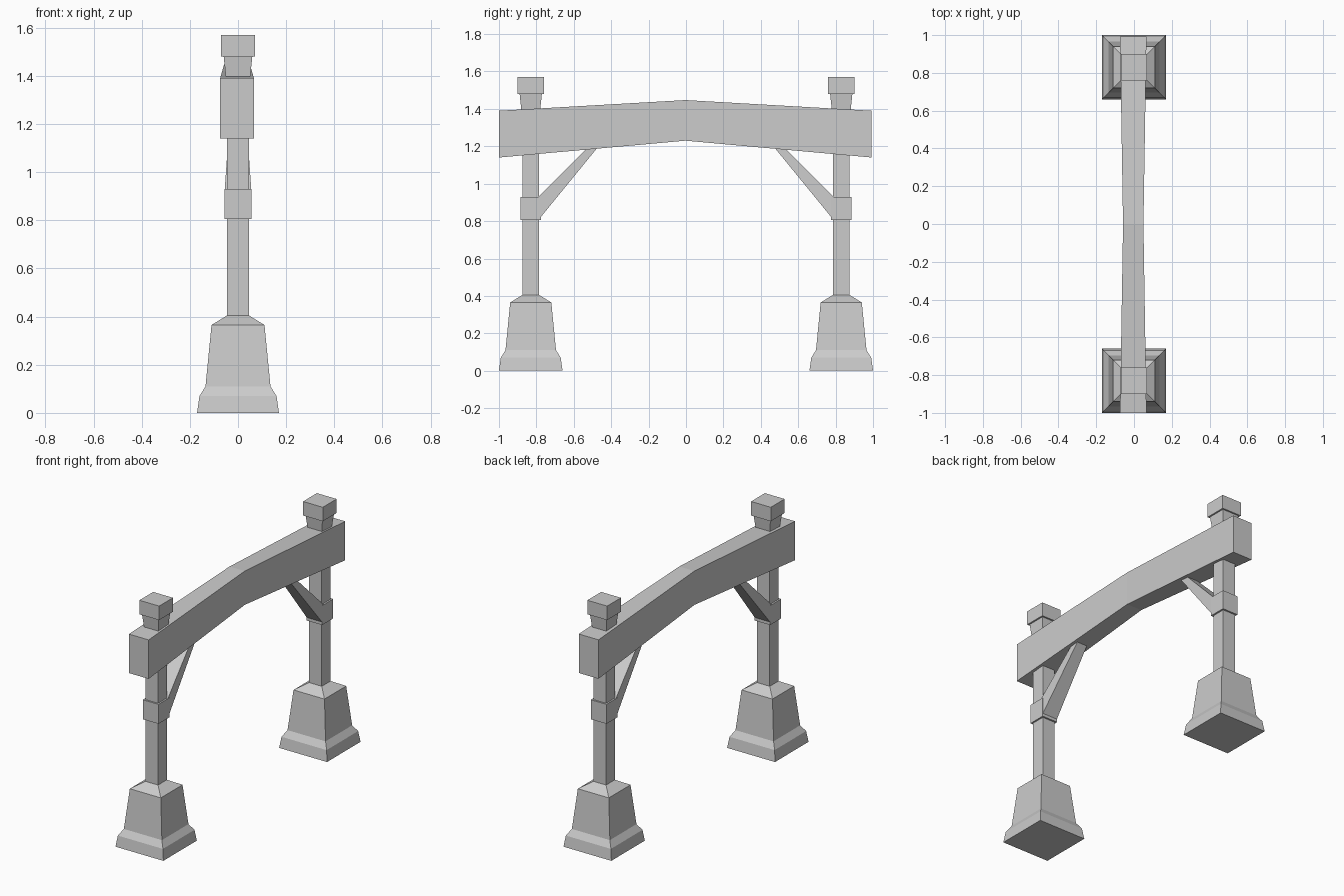
import bpy, bmesh

if "Cube" in bpy.data.objects:
    bpy.data.objects.remove(bpy.data.objects["Cube"])


def loft(name, rings):
    """Closed solid skinned through rings that all have the same number of points."""
    bm = bmesh.new()
    loops = [[bm.verts.new(p) for p in ring] for ring in rings]
    n = len(loops[0])
    for a, b in zip(loops, loops[1:]):
        for i in range(n):
            j = (i + 1) % n
            bm.faces.new((a[i], a[j], b[j], b[i]))
    bm.faces.new(loops[0])
    bm.faces.new(loops[-1])
    bmesh.ops.recalc_face_normals(bm, faces=bm.faces)
    mesh = bpy.data.meshes.new(name)
    bm.to_mesh(mesh)
    bm.free()
    obj = bpy.data.objects.new(name, mesh)
    bpy.context.collection.objects.link(obj)
    return obj


def square_stack(name, y, profile):
    """Square column from (half width, z) pairs, centred on the given y."""
    return loft(name, [[(-h, y - h, z), (h, y - h, z), (h, y + h, z), (-h, y + h, z)]
                       for h, z in profile])


POST_Y = 0.83

for side, label in ((-1, "front"), (1, "back")):
    y = side * POST_Y

    # Stone footing with flared plinth and sloped shoulder
    square_stack(label + "_footing", y,
                 [(0.17, 0), (0.16, 0.07), (0.135, 0.11), (0.11, 0.365), (0.045, 0.405)])

    # Slender post, running up into the beam
    square_stack(label + "_post", y, [(0.045, 0.39), (0.045, 1.32)])

    # Collar that carries the brace
    square_stack(label + "_collar", y, [(0.056, 0.805), (0.056, 0.93)])

    # Flared neck and cap above the beam
    square_stack(label + "_neck", y, [(0.047, 1.30), (0.05, 1.39), (0.06, 1.485)])
    square_stack(label + "_cap", y, [(0.07, 1.48), (0.07, 1.57)])

    # Diagonal brace, tapering from the collar up into the beam
    ends = [(0.055, (0.79, 0.805), (0.79, 0.93)),
            (0.035, (0.455, 1.215), (0.505, 1.215))]
    loft(label + "_brace",
         [[(-w, side * lo[0], lo[1]), (w, side * lo[0], lo[1]),
           (w, side * hi[0], hi[1]), (-w, side * hi[0], hi[1])] for w, lo, hi in ends])

# Cranked beam, slimmer at its raised middle
sections = [(-1.0, 0.07, 1.14, 1.39), (-0.003, 0.054, 1.23, 1.447), (0.993, 0.07, 1.14, 1.39)]
cx = -0.004
loft("beam", [[(cx - w, y, lo), (cx + w, y, lo), (cx + w, y, hi), (cx - w, y, hi)]
              for y, w, lo, hi in sections])
